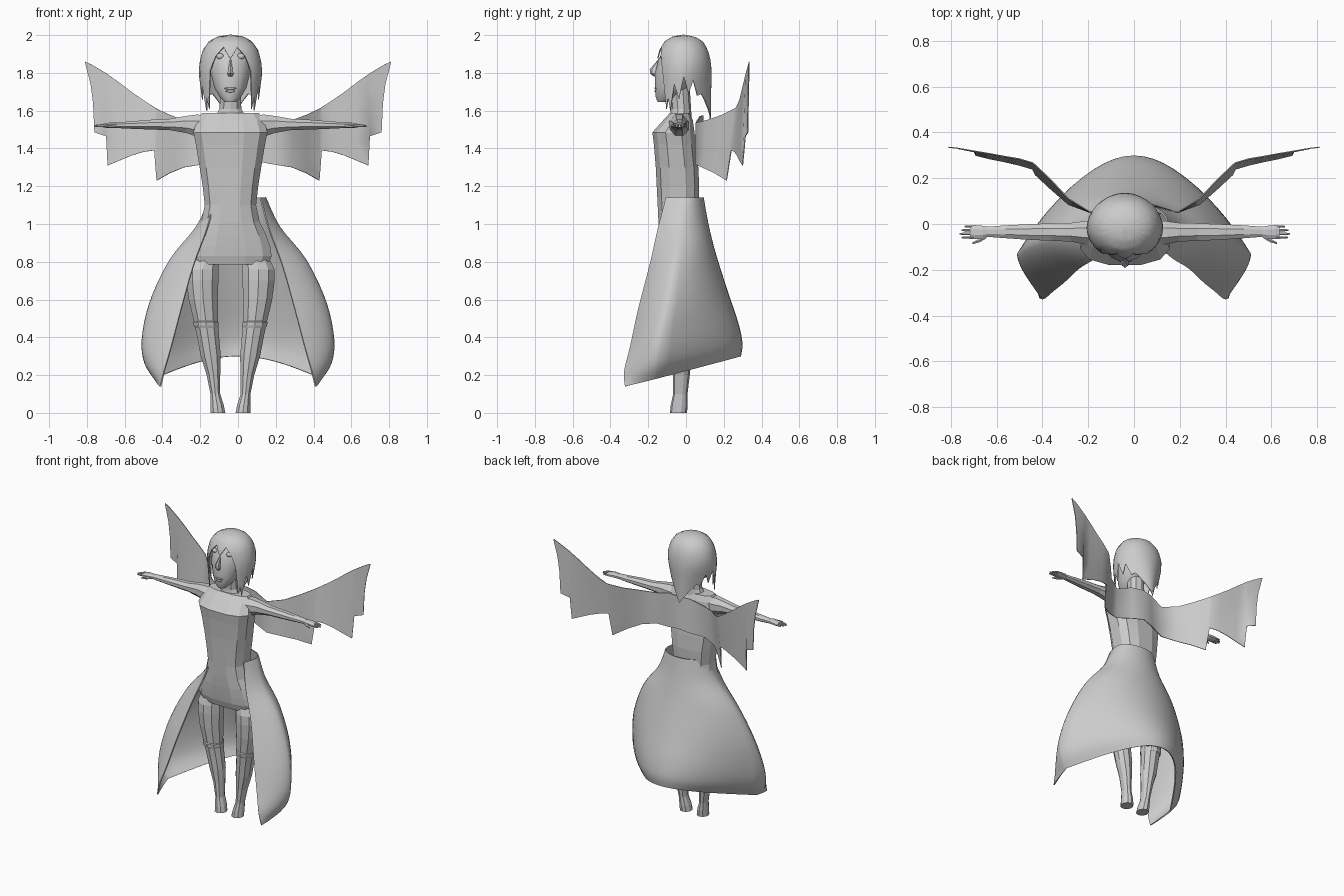
import bpy, bmesh, math
from mathutils import Vector

if "Cube" in bpy.data.objects:
    bpy.data.objects.remove(bpy.data.objects["Cube"], do_unlink=True)

BODY_X = -0.04  # the figure stands slightly off the wing and skirt centre

grey = bpy.data.materials.new("plain grey")
grey.use_nodes = True
grey.diffuse_color = (0.6, 0.6, 0.6, 1)
grey.node_tree.nodes["Principled BSDF"].inputs["Base Color"].default_value = grey.diffuse_color


def finish(name, bm, smooth=None, thick=0):
    bmesh.ops.recalc_face_normals(bm, faces=bm.faces)
    mesh = bpy.data.meshes.new(name)
    bm.to_mesh(mesh)
    bm.free()
    mesh.materials.append(grey)
    ob = bpy.data.objects.new(name, mesh)
    bpy.context.collection.objects.link(ob)
    bpy.ops.object.select_all(action='DESELECT')
    ob.select_set(True)
    bpy.context.view_layer.objects.active = ob
    if thick:
        mod = ob.modifiers.new("thickness", 'SOLIDIFY')
        mod.thickness = thick
        mod.offset = 0
        bpy.ops.object.modifier_apply(modifier=mod.name)
    if smooth:
        bpy.ops.object.shade_smooth_by_angle(angle=math.radians(smooth))


def power(v, e):
    return math.copysign(abs(v) ** e, v)


def loft(name, rings, n=10, axis='z', side=1, square=1.0, smooth=None):
    """Rings are (position, radius a, centre a, radius b, centre b)."""
    bm = bmesh.new()
    loops = []
    # widen so that the flat sides, not the corners' circle, reach the radius
    grow_a = 1 / math.cos(math.pi / n) ** square
    grow_b = grow_a if n % 4 == 0 else 1
    for pos, ra, ca, rb, cb in rings:
        loop = []
        for i in range(n):
            t = math.tau * (i + 0.5) / n
            a = ca + ra * grow_a * power(math.cos(t), square)
            b = cb + rb * grow_b * power(math.sin(t), square)
            p = (a, b, pos) if axis == 'z' else (pos, a, b)
            loop.append(bm.verts.new((BODY_X + side * p[0], p[1], p[2])))
        loops.append(loop)
    for lo, hi in zip(loops, loops[1:]):
        for i in range(n):
            bm.faces.new((lo[i], lo[i - 1], hi[i - 1], hi[i]))
    bm.faces.new(loops[0])
    bm.faces.new(loops[-1])
    finish(name, bm, smooth)


def sheet(name, columns, smooth, thick, closed=False):
    bm = bmesh.new()
    grid = [[bm.verts.new(p) for p in col] for col in columns]
    pairs = list(zip(grid, grid[1:])) + ([(grid[-1], grid[0])] if closed else [])
    for a, b in pairs:
        for j in range(len(a) - 1):
            bm.faces.new((a[j], b[j], b[j + 1], a[j + 1]))
    bmesh.ops.remove_doubles(bm, verts=bm.verts, dist=0.0005)
    finish(name, bm, smooth, thick)


def ball(name, centre, size):
    bm = bmesh.new()
    bmesh.ops.create_uvsphere(bm, u_segments=12, v_segments=8, radius=1)
    bmesh.ops.scale(bm, vec=size, verts=bm.verts)
    bmesh.ops.translate(bm, vec=Vector(centre) + Vector((BODY_X, 0, 0)), verts=bm.verts)
    finish(name, bm, 40)


def interp(x, table):
    for (x0, y0), (x1, y1) in zip(table, table[1:]):
        if x <= x1:
            return y0 + (y1 - y0) * max(0, x - x0) / (x1 - x0)
    return table[-1][1]


def spline(rows, steps):
    """Smooth in-between rows through the given rows."""
    out = []
    for i in range(len(rows) - 1):
        q = [rows[max(0, min(len(rows) - 1, i + k))] for k in (-1, 0, 1, 2)]
        for s in range(steps):
            t = s / steps
            out.append([b + 0.5 * t * (c - a + t * (2*a - 5*b + 4*c - d + t * (3*(b - c) + d - a)))
                        for a, b, c, d in zip(*q)])
    return out + [list(rows[-1])]


def front_back(rows):
    """Rows of (z, half width, front y, back y) as loft rings."""
    return [(z, w, 0, (b - f) / 2, (f + b) / 2) for z, w, f, b in rows]


# Torso, neck and head
loft("torso", front_back([
    (.815, .06, -.08, .01), (.785, .2, -.112, .042), (.83, .218, -.126, .055),
    (.88, .211, -.133, .065), (.94, .19, -.14, .068), (1.01, .155, -.146, .064),
    (1.1, .136, -.15, .066), (1.2, .147, -.155, .07), (1.3, .163, -.16, .065),
    (1.42, .183, -.17, .052), (1.485, .196, -.178, .045), (1.55, .178, -.12, .036),
    (1.588, .15, -.085, .02)]), n=12, square=.75)
loft("neck", front_back([(1.56, .085, -.085, .03), (1.61, .058, -.08, .027),
                         (1.72, .052, -.09, .02)]))
loft("head", front_back([
    (1.645, .028, -.15, -.1), (1.67, .055, -.16, -.05), (1.72, .085, -.163, .01),
    (1.8, .104, -.163, .05), (1.87, .11, -.146, .07), (1.93, .095, -.115, .06),
    (1.965, .05, -.07, .03)]), n=16, smooth=35)
loft("nose", [(1.78, .01, 0, .01, -.16), (1.797, .017, 0, .022, -.168),
              (1.82, .011, 0, .022, -.17), (1.87, .004, 0, .006, -.142)], n=6)
for part, z, w in (("upper_lip", 1.718, .032), ("lower_lip", 1.703, .025)):
    ball(part, (0, -.158, z), (w, .01, .007))

# Hair: a cap whose hem falls into pointed locks
profile = [(1.55, .97), (1.7, .98), (1.8, 1), (1.86, .97), (1.92, .87),
           (1.965, .68), (1.99, .4), (2.0, 0)]
hem = [(0, 1.555), (15, 1.585), (30, 1.625), (50, 1.69), (60, 1.68), (70, 1.76), (80, 1.69),
       (90, 1.78), (100, 1.66), (110, 1.74), (120, 1.6), (125, 1.67), (130, 1.61),
       (140, 1.81), (150, 1.89), (165, 1.935), (180, 1.875)]
locks = []
for deg in range(-180, 180, 5):
    a, low = math.radians(deg), interp(abs(deg), hem)
    col = []
    for j in range(13):
        z = 2 - (2 - low) * (j / 12) ** 1.4
        r = interp(z, profile)
        taper = 1 - .5 * max(0, 1.8 - z) - 1.6 * max(0, math.cos(a)) * max(0, 1.86 - z)
        col.append((BODY_X + .165 * r * taper * math.sin(a), -.012 + .145 * r * math.cos(a), z))
    locks.append(col)
sheet("hair", locks, 50, .006, closed=True)

# Paired limbs and eyes
for label, s in (("left", 1), ("right", -1)):
    ball(label + "_eye", (s * .055, -.124, 1.888), (.02, .012, .016))
    loft(label + "_leg", [
        (0, .039, .066, .045, -.04), (.04, .035, .07, .045, -.036), (.1, .026, .08, .038, -.03),
        (.2, .036, .09, .045, -.025), (.3, .053, .104, .055, -.025), (.4, .058, .118, .06, -.03),
        (.49, .064, .131, .066, -.035), (.6, .077, .144, .08, -.035), (.7, .085, .149, .087, -.035),
        (.76, .085, .148, .087, -.033), (.83, .07, .13, .07, -.03)], side=s)
    loft(label + "_stocking_cuff", [
        (.45, .06, .126, .066, -.033), (.462, .066, .128, .071, -.033),
        (.48, .067, .13, .072, -.034), (.487, .06, .13, .066, -.034)], side=s)
    loft(label + "_arm", [
        (.12, .056, -.04, .056, 1.52), (.18, .05, -.038, .058, 1.521), (.235, .041, -.036, .045, 1.527),
        (.32, .038, -.035, .03, 1.527), (.42, .034, -.035, .026, 1.526),
        (.52, .028, -.034, .02, 1.524), (.6, .022, -.034, .015, 1.523)],
        n=8, axis='x', side=s)
    loft(label + "_hand", [
        (.59, .02, -.034, .014, 1.523), (.62, .028, -.036, .016, 1.523),
        (.655, .03, -.035, .013, 1.522), (.675, .026, -.034, .009, 1.521)],
        n=8, axis='x', side=s)
    for k, finger in enumerate(("little", "ring", "middle", "index")):
        y, tip = -.011 - .016 * k, (.7, .714, .722, .712)[k]
        loft(f"{label}_{finger}_finger", [(.655, .006, y, .008, 1.522), (tip - .015, .005, y, .007, 1.52),
                                          (tip, .003, y, .003, 1.518)], n=6, axis='x', side=s)
    loft(label + "_thumb", [(.605, .008, -.055, .009, 1.52), (.635, .008, -.072, .009, 1.517),
                            (.665, .004, -.084, .004, 1.515)], n=6, axis='x', side=s)

# Open skirt: back z, front z, back y, side x, side y, front x, front y
skirt_rows = spline([
    (1.14, 1.14, .09, .145, 0, .118, -.105), (1, .97, .115, .22, -.03, .165, -.148),
    (.85, .78, .152, .36, -.055, .235, -.19), (.65, .55, .215, .465, -.09, .3, -.25),
    (.48, .35, .272, .506, -.13, .353, -.293), (.37, .22, .295, .492, -.145, .39, -.325),
    (.3, .14, .287, .44, -.16, .41, -.322)], 4)


def skirt_point(row, u):
    zb, zf, yb, xs, ys, xf, yf = row
    if u < .6:
        # round at the waist, bell-shaped towards the hem
        t, waist = u / .6, (zb - .3) / .84
        x = xs * (waist * math.sin(t * math.pi / 2) + (1 - waist) * t)
        y = ys + (yb - ys) * math.cos(t * math.pi / 2)
    else:
        t = (u - .6) / .4
        k = (xs * .98, ys + (yf - ys) * .5)
        x = (1 - t) ** 2 * xs + 2 * t * (1 - t) * k[0] + t * t * xf
        y = (1 - t) ** 2 * ys + 2 * t * (1 - t) * k[1] + t * t * yf
    drop = (yb - y) / (yb - yf)
    return x, y, zb + (zf - zb) * drop


skirt = []
for i in range(-20, 21):
    s = -1 if i < 0 else 1
    col = [skirt_point(row, abs(i) / 20) for row in skirt_rows]
    skirt.append([(s * x, y, z) for x, y, z in col])
sheet("skirt", skirt, 60, .008)

# Scalloped wings joined across the back: x, top z, bottom z, top y, bottom y
wing_rows = [
    (0, 1.575, 1.35, .09, .1), (.08, 1.572, 1.335, .075, .085), (.19, 1.535, 1.315, .052, .05),
    (.285, 1.55, 1.3, .11, .085), (.36, 1.577, 1.27, .19, .15), (.43, 1.61, 1.23, .257, .215),
    (.443, 1.618, 1.39, .267, .24), (.5, 1.655, 1.382, .284, .257), (.565, 1.7, 1.362, .295, .272),
    (.63, 1.75, 1.335, .307, .285), (.69, 1.792, 1.31, .317, .3), (.697, 1.797, 1.465, .318, .315),
    (.76, 1.835, 1.485, .329, .328), (.767, 1.839, 1.64, .33, .33), (.78, 1.846, 1.74, .332, .332),
    (.81, 1.86, 1.855, .335, .335)]
wing = []
for s, rows in ((-1, wing_rows[:0:-1]), (1, wing_rows)):
    for x, top, low, y_top, y_low in rows:
        wing.append([(s * x, y_top + (y_low - y_top) * j / 4, top + (low - top) * j / 4)
                     for j in range(5)])
sheet("wings", wing, 50, .005)
